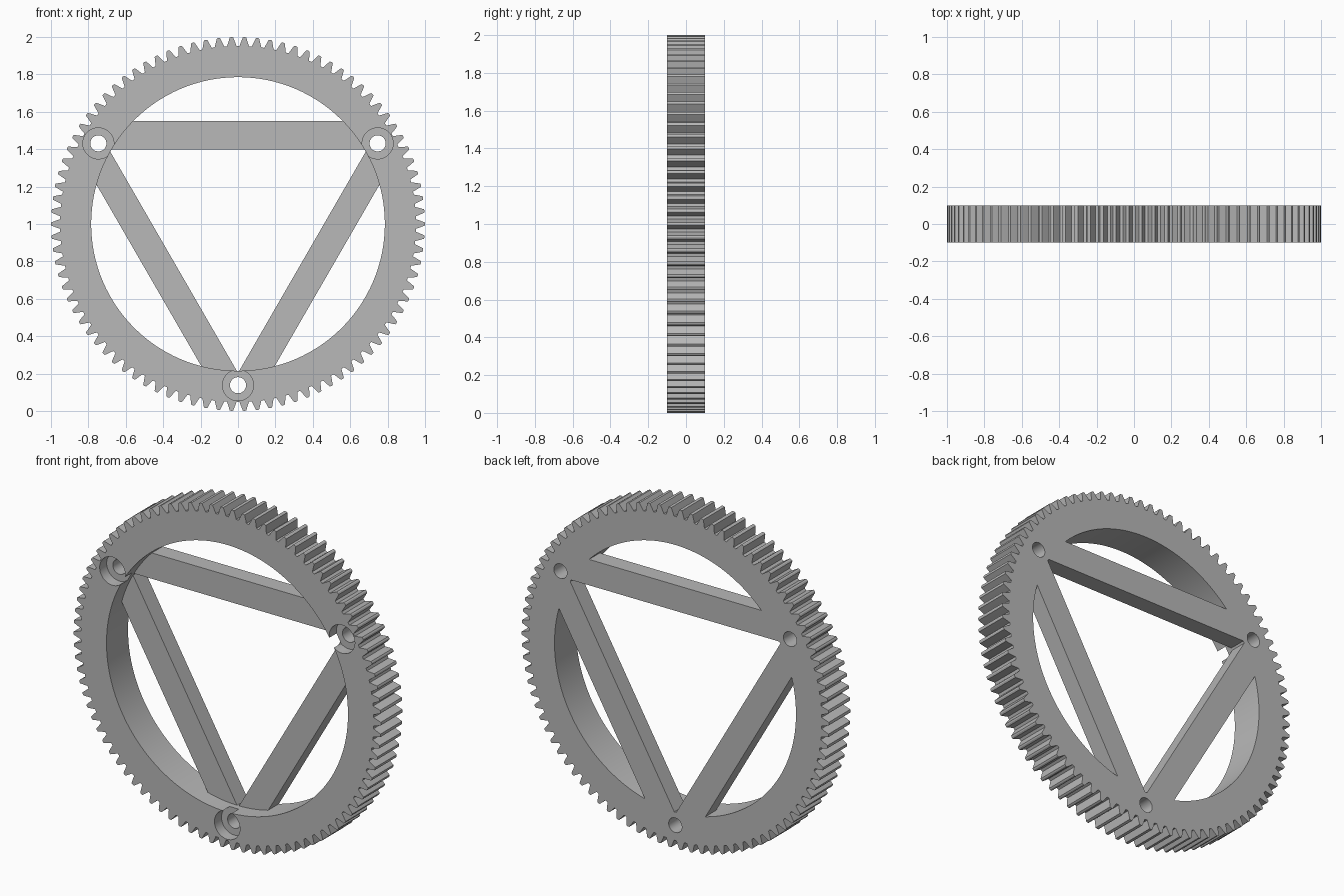
import bpy, bmesh
from math import sin, cos, pi, radians

cube = bpy.data.objects.get("Cube")
if cube:
    bpy.data.objects.remove(cube, do_unlink=True)

TEETH = 90
HALF = 0.1            # half the gear thickness
CENTRE_Z = 1.0
INNER_R = 0.785
HUB_DIST = 0.862

grey = bpy.data.materials.new("plain grey")
grey.use_nodes = True
colour = (0.48, 0.48, 0.48, 1)
grey.diffuse_color = colour
grey.node_tree.nodes["Principled BSDF"].inputs["Base Color"].default_value = colour


def prism(name, outline, y0, y1):
    """Extrude an outline in the XZ plane from y0 to y1."""
    bm = bmesh.new()
    face = bm.faces.new([bm.verts.new((x, y0, z + CENTRE_Z)) for x, z in outline])
    ext = bmesh.ops.extrude_face_region(bm, geom=[face])
    verts = [v for v in ext["geom"] if isinstance(v, bmesh.types.BMVert)]
    bmesh.ops.translate(bm, verts=verts, vec=(0, y1 - y0, 0))
    bmesh.ops.recalc_face_normals(bm, faces=bm.faces)
    mesh = bpy.data.meshes.new(name)
    bm.to_mesh(mesh)
    bm.free()
    mesh.materials.append(grey)
    obj = bpy.data.objects.new(name, mesh)
    bpy.context.collection.objects.link(obj)
    return obj


def circle(radius, count, cx=0, cz=0):
    return [(cx + radius * cos(2 * pi * i / count), cz + radius * sin(2 * pi * i / count))
            for i in range(count)]


def combine(target, tool, operation):
    """Apply a boolean and discard the tool."""
    tool.hide_render = True
    mod = target.modifiers.new("boolean", "BOOLEAN")
    mod.operation = operation
    mod.solver = "EXACT"
    mod.object = tool
    bpy.context.view_layer.update()
    graph = bpy.context.evaluated_depsgraph_get()
    mesh = bpy.data.meshes.new_from_object(target.evaluated_get(graph))
    target.modifiers.clear()
    target.data = mesh
    bpy.data.objects.remove(tool, do_unlink=True)


# Toothed rim: one tooth profile repeated around the wheel
tooth = [(-0.38, 0.952), (-0.25, 0.976), (-0.13, 0.998),
         (0, 1.0), (0.13, 0.998), (0.25, 0.976), (0.38, 0.952)]
outline = []
for i in range(TEETH):
    for offset, r in tooth:
        a = 2 * pi * (i + offset) / TEETH
        outline.append((r * cos(a), r * sin(a)))
gear = prism("gear_wheel", outline, -HALF, HALF)
combine(gear, prism("opening", circle(INNER_R, 180), -0.2, 0.2), "DIFFERENCE")

# Three flat spokes forming a triangle, flush with the back
for angle in (0, 120, 240):
    c, s = cos(radians(angle)), sin(radians(angle))
    corners = [(-0.57, 0.55), (-0.69, 0.398), (0.69, 0.398), (0.57, 0.55)]
    spoke = [(x * c - z * s, x * s + z * c) for x, z in corners]
    combine(gear, prism("spoke", spoke, 0.0, HALF), "UNION")

# Counterbored bolt holes at the triangle corners
for angle in (30, 150, 270):
    x, z = HUB_DIST * cos(radians(angle)), HUB_DIST * sin(radians(angle))
    combine(gear, prism("counterbore", circle(0.083, 48, x, z), -0.2, -0.035), "DIFFERENCE")
    combine(gear, prism("bolt_hole", circle(0.043, 40, x, z), -0.2, 0.2), "DIFFERENCE")

# Smooth round walls, keep crisp edges
bpy.ops.object.select_all(action="DESELECT")
gear.select_set(True)
bpy.context.view_layer.objects.active = gear
bpy.ops.object.shade_smooth_by_angle(angle=radians(20))
